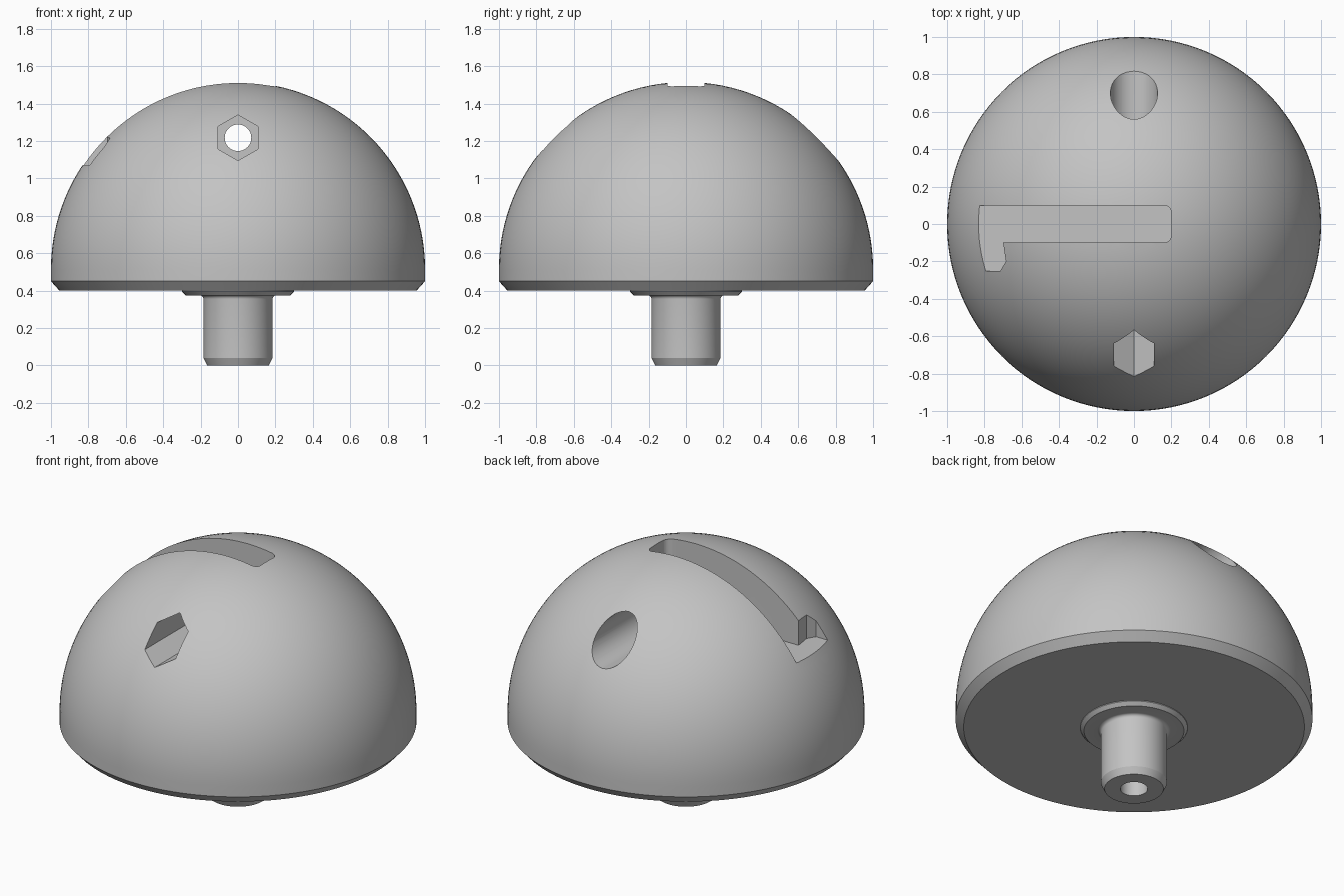
import bpy, bmesh, math
from math import sin, cos, pi
from mathutils import Matrix, Vector

if "Cube" in bpy.data.objects:
    bpy.data.objects.remove(bpy.data.objects["Cube"])

GREY = (0.55, 0.55, 0.55, 1)
grey = bpy.data.materials.new("plain grey")
grey.use_nodes = True
grey.diffuse_color = GREY
grey.node_tree.nodes["Principled BSDF"].inputs["Base Color"].default_value = GREY


def make(name, bm):
    bmesh.ops.recalc_face_normals(bm, faces=bm.faces)
    mesh = bpy.data.meshes.new(name)
    bm.to_mesh(mesh)
    bm.free()
    mesh.materials.append(grey)
    ob = bpy.data.objects.new(name, mesh)
    bpy.context.collection.objects.link(ob)
    return ob


def lathe(name, profile, steps):
    """Spin an (radius, height) profile around z into a closed solid."""
    bm = bmesh.new()
    verts = [bm.verts.new((r, 0, z)) for r, z in profile]
    edges = [bm.edges.new(pair) for pair in zip(verts, verts[1:])]
    bmesh.ops.spin(bm, geom=verts + edges, cent=(0, 0, 0), axis=(0, 0, 1),
                   angle=2 * pi, steps=steps, use_duplicate=False)
    bmesh.ops.remove_doubles(bm, verts=bm.verts, dist=1e-5)
    return make(name, bm)


def rod(name, radius, sides, y0, y1, z, turn=0):
    """Prism lying along y."""
    bm = bmesh.new()
    place = (Matrix.Translation((0, (y0 + y1) / 2, z))
             @ Matrix.Rotation(pi / 2, 4, 'X') @ Matrix.Rotation(turn, 4, 'Z'))
    bmesh.ops.create_cone(bm, cap_ends=True, segments=sides, radius1=radius,
                          radius2=radius, depth=abs(y1 - y0), matrix=place)
    return make(name, bm)


def extrude(name, outline, z0, z1):
    bm = bmesh.new()
    face = bm.faces.new([bm.verts.new((x, y, z0)) for x, y in outline])
    new = bmesh.ops.extrude_face_region(bm, geom=[face])["geom"]
    bmesh.ops.translate(bm, verts=[v for v in new if isinstance(v, bmesh.types.BMVert)],
                        vec=Vector((0, 0, z1 - z0)))
    return make(name, bm)


# Dome, chamfered base, collar, stem and blind bore in one turned profile
CENTRE = 0.515
RINGS = 32
dome = [(cos(i * pi / 2 / RINGS), CENTRE + sin(i * pi / 2 / RINGS)) for i in range(RINGS)]
stem = [(0, 0.32), (0.077, 0.32), (0.077, 0), (0.165, 0), (0.185, 0.04)]
fillet = [(0.205 - 0.02 * cos(a), 0.355 + 0.02 * sin(a))
          for a in (i * pi / 10 for i in range(6))]
base = [(0.28, 0.375), (0.3, 0.395), (0.3, 0.4), (0.955, 0.4), (1, 0.45)]
body = lathe("domed_knob", stem + fillet + base + dome + [(0, CENTRE + 1)], 128)

# Long slot with rounded end and a short hooked foot, open to the side
r = 0.04
round_end = [(0.2 - r + r * sin(a), 0.1 - r + r * cos(a))
             for a in (i * pi / 12 for i in range(7))]
round_end += [(x, -y) for x, y in reversed(round_end)]
foot = [(-0.70, -0.1), (-0.685, -0.2), (-0.715, -0.25), (-1.2, -0.25)]
slot = extrude("slot_cutter", [(-1.2, 0.1)] + round_end + foot, 1.07, 1.8)

# Cross bolt: through hole, hexagonal nut pocket in front, round recess behind
BOLT_Z = 1.217
cutters = [
    slot,
    rod("nut_pocket_cutter", 0.122, 6, -1.2, -0.3, BOLT_Z, pi / 6 * 0),
    rod("bolt_head_cutter", 0.126, 48, 0.3, 1.2, BOLT_Z),
    rod("bolt_hole_cutter", 0.071, 48, -0.5, 0.5, BOLT_Z),
]

bpy.context.view_layer.objects.active = body
for cutter in cutters:
    cutter.hide_render = True
    mod = body.modifiers.new(cutter.name, 'BOOLEAN')
    mod.operation = 'DIFFERENCE'
    mod.solver = 'EXACT'
    mod.object = cutter
    bpy.ops.object.modifier_apply(modifier=mod.name)
    bpy.data.objects.remove(cutter)

for ob in bpy.context.selected_objects:
    ob.select_set(False)
body.select_set(True)
bpy.ops.object.shade_smooth_by_angle(angle=math.radians(25))
